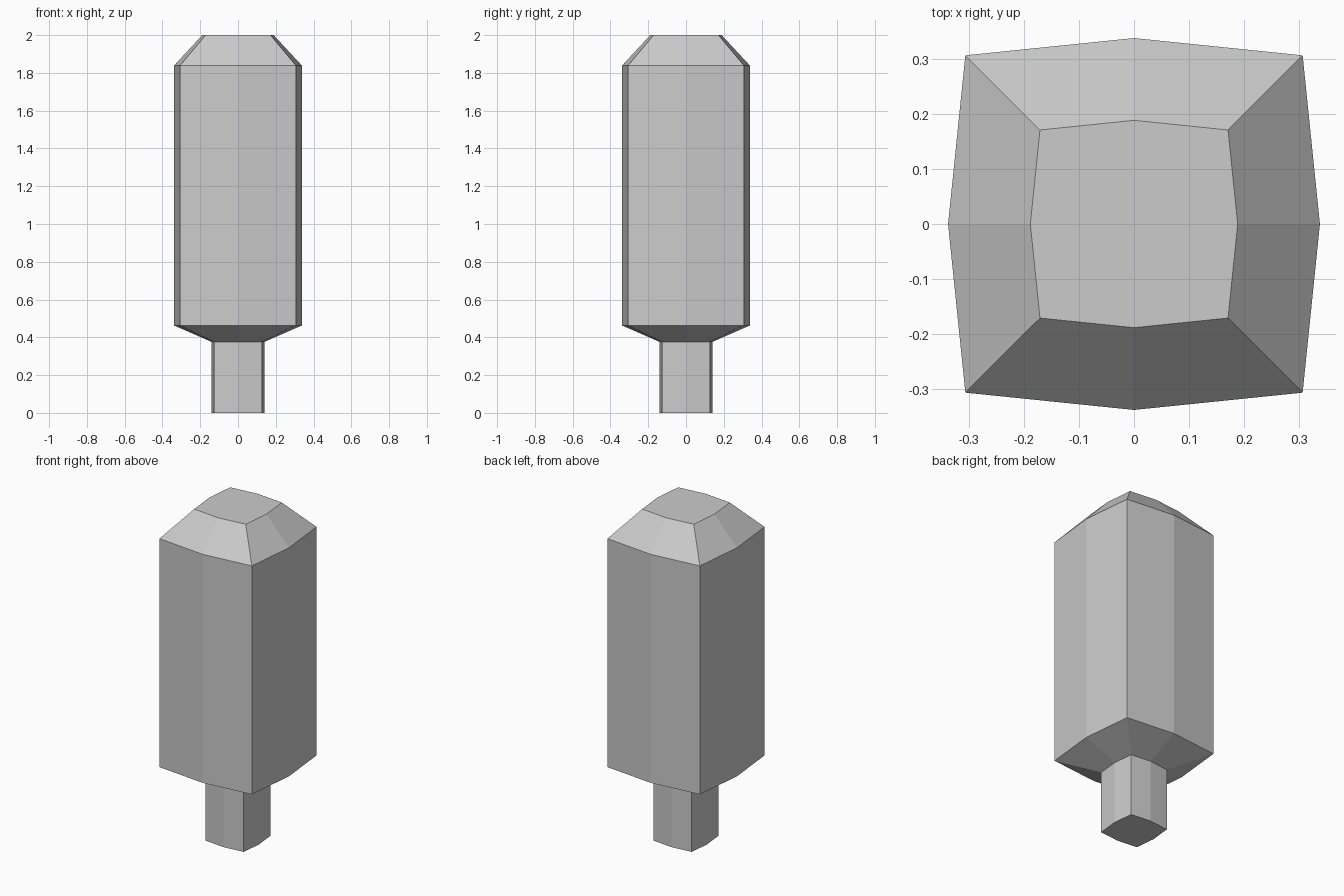
import bpy, bmesh

if "Cube" in bpy.data.objects:
    bpy.data.objects.remove(bpy.data.objects["Cube"])

# Bulged-square cross-section: mid-sides at radius r, corners pulled in slightly
CORNER = 0.907

def ring(bm, r, z):
    c = r * CORNER
    pts = [(r, 0), (c, c), (0, r), (-c, c), (-r, 0), (-c, -c), (0, -r), (c, -c)]
    return [bm.verts.new((x, y, z)) for x, y in pts]

def loft(name, profile):
    bm = bmesh.new()
    rings = [ring(bm, r, z) for r, z in profile]
    for a, b in zip(rings, rings[1:]):
        for i in range(8):
            j = (i + 1) % 8
            bm.faces.new((a[i], a[j], b[j], b[i]))
    bm.faces.new(rings[0][::-1])
    bm.faces.new(rings[-1])
    bmesh.ops.recalc_face_normals(bm, faces=bm.faces[:])
    mesh = bpy.data.meshes.new(name)
    bm.to_mesh(mesh)
    bm.free()
    obj = bpy.data.objects.new(name, mesh)
    bpy.context.collection.objects.link(obj)
    return obj

# Narrow stem, flared shoulder, tall body and chamfered top in one closed shell
loft("stemmed_block", [(0.14, 0.0), (0.14, 0.376), (0.339, 0.463),
                       (0.339, 1.838), (0.189, 2.0)])
